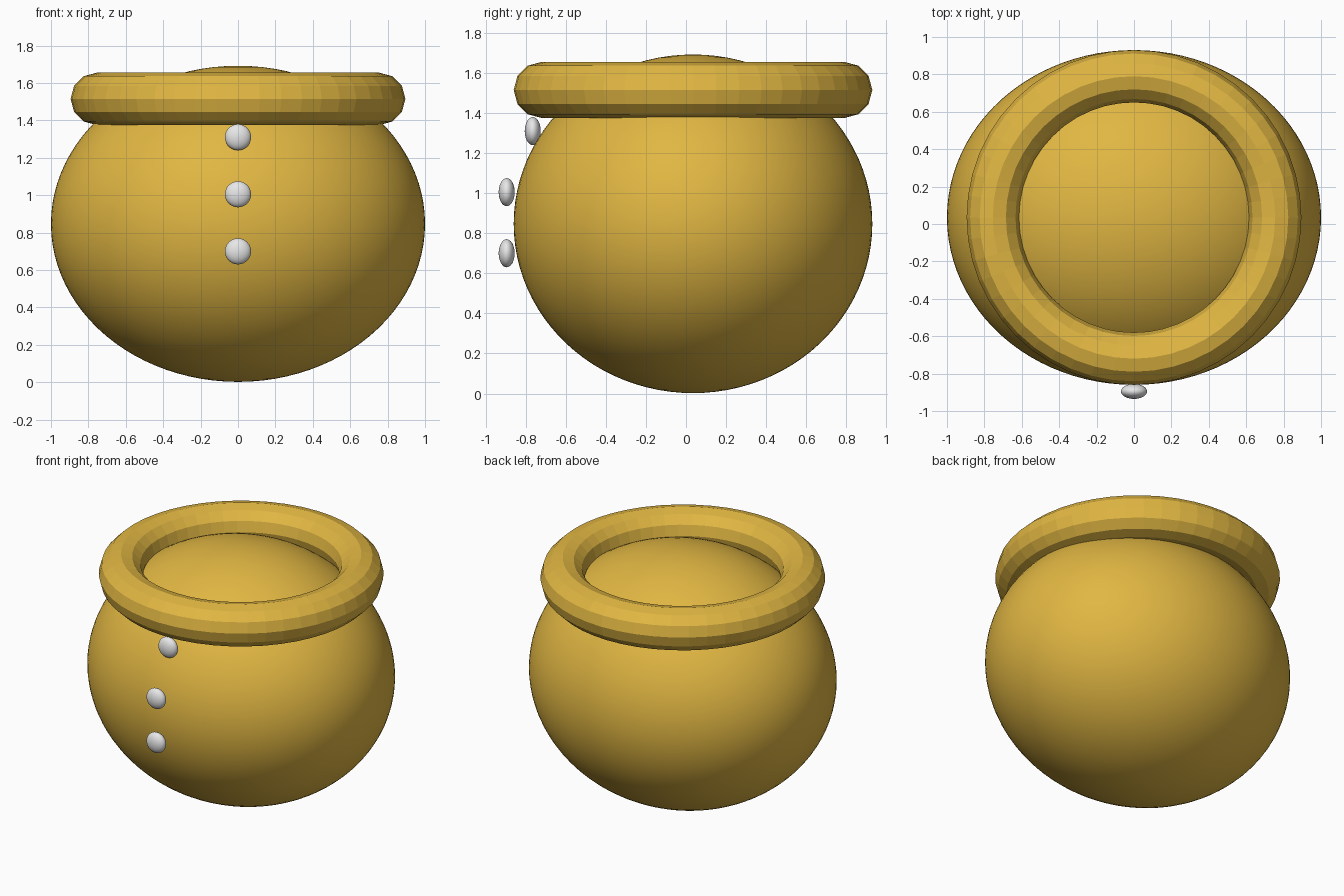
import bpy

cube = bpy.data.objects.get("Cube")
if cube:
    bpy.data.objects.remove(cube, do_unlink=True)

CENTRE_Y = 0.035


def material(name, colour):
    mat = bpy.data.materials.new(name)
    mat.use_nodes = True
    mat.diffuse_color = colour
    mat.node_tree.nodes["Principled BSDF"].inputs["Base Color"].default_value = colour
    return mat


def finish(name, mat):
    obj = bpy.context.object
    obj.name = name
    obj.data.materials.append(mat)
    return obj


def ellipsoid(name, centre, radii, segments, rings, mat):
    bpy.ops.mesh.primitive_uv_sphere_add(segments=segments, ring_count=rings, location=centre)
    obj = finish(name, mat)
    obj.scale = radii
    bpy.ops.object.transform_apply(location=False, rotation=False, scale=True)
    bpy.ops.object.shade_smooth()
    return obj


gold = material("gold", (0.75, 0.47, 0.055, 1))
white = material("white", (0.8, 0.8, 0.8, 1))

# Round pot body
ellipsoid("body", (0, CENTRE_Y, 0.847), (1, 0.895, 0.845), 96, 48, gold)

# Faceted rim around the opening
bpy.ops.mesh.primitive_torus_add(major_radius=0.755, minor_radius=0.14,
                                 major_segments=48, minor_segments=12,
                                 location=(0, CENTRE_Y, 1.515))
finish("rim", gold)
bpy.ops.object.shade_flat()

# Column of buttons down the front
for label, y, z in (("lower", -0.895, 0.7), ("middle", -0.895, 1.005), ("upper", -0.765, 1.31)):
    ellipsoid(label + "_button", (0, y, z), (0.07, 0.04, 0.07), 32, 16, white)
